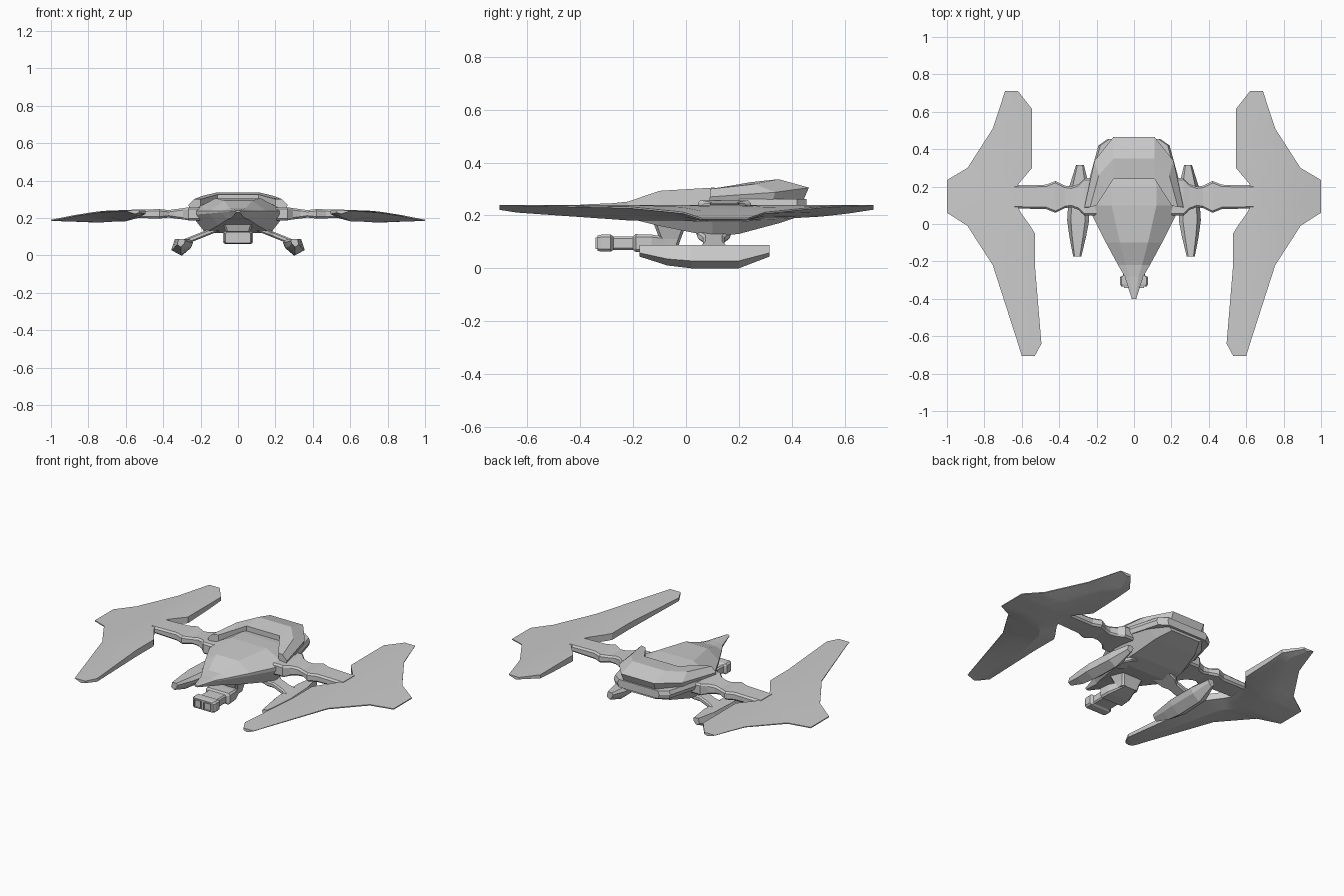
import bpy, bmesh
from mathutils import Vector

cube = bpy.data.objects.get("Cube")
if cube:
    bpy.data.objects.remove(cube, do_unlink=True)

GREY = (0.6, 0.6, 0.6, 1)
hull_grey = bpy.data.materials.new("hull_grey")
hull_grey.use_nodes = True
hull_grey.diffuse_color = GREY
hull_grey.node_tree.nodes["Principled BSDF"].inputs["Base Color"].default_value = GREY


def finish(name, bm, mirror):
    mesh = bpy.data.meshes.new(name)
    bm.to_mesh(mesh)
    bm.free()
    mesh.materials.append(hull_grey)
    part = bpy.data.objects.new(name, mesh)
    bpy.context.collection.objects.link(part)
    if mirror:
        part.modifiers.new("mirror", "MIRROR").use_mirror_merge = False
    return part


def loft_mesh(rings):
    """Skin closed rings of equal length and cap both ends."""
    bm = bmesh.new()
    rows = [[bm.verts.new(point) for point in ring] for ring in rings]
    for near, far in zip(rows, rows[1:]):
        for i in range(len(near)):
            bm.faces.new((near[i - 1], near[i], far[i], far[i - 1]))
    bm.faces.new(rows[0])
    bm.faces.new(rows[-1])
    bmesh.ops.recalc_face_normals(bm, faces=bm.faces)
    return bm


def loft(name, rings, mirror=False):
    return finish(name, loft_mesh(rings), mirror)


def symmetric(y, half):
    """Full ring at y from a half profile of (x, z)."""
    return [(x, y, z) for x, z in half] + [(-x, y, z) for x, z in reversed(half)]


def octagon(w, h, cut):
    """Rectangle of half sizes w and h with cut corners."""
    half = [(w - cut, -h), (w, cut - h), (w, h - cut), (w - cut, h)]
    return half + [(-u, -v) for u, v in half]


# Fuselage: each station gives y, half width, belly height and roof height
SIDE_Z = 0.24


def hull_ring(y, side, belly, roof):
    lower_edge = SIDE_Z - (SIDE_Z - belly) * 0.2
    return symmetric(y, [(side * 0.7, belly), (side, lower_edge), (side, SIDE_Z - 0.002),
                         (min(side / 2, 0.12), roof)])


loft("fuselage", [hull_ring(*station) for station in (
    (-0.4, 0.012, 0.23, 0.241),
    (-0.28, 0.05, 0.2, 0.246),
    (-0.22, 0.085, 0.19, 0.252),
    (-0.1, 0.15, 0.16, 0.293),
    (0.1, 0.25, 0.12, 0.305),
    (0.2, 0.24, 0.13, 0.3),
    (0.35, 0.2, 0.17, 0.28),
    (0.44, 0.14, 0.2, 0.25),
)])


# Engine cowl: horseshoe shell, each rail running from a back corner to a front corner
def cowl_rail(back, front, bulge):
    back, front = Vector(back), Vector(front)
    middle = back.lerp(front, 0.5) + Vector((0.4, 1, 0)) * bulge
    return [back, middle, front]


inner = cowl_rail((0.11, 0.24, 0.325), (0.2, 0.1, 0.3), 0)
ridge = cowl_rail((0.11, 0.35, 0.337), (0.235, 0.09, 0.3), 0.04)
rim = cowl_rail((0.11, 0.465, 0.305), (0.265, 0.09, 0.27), 0.06)
under = [point * 0.96 - Vector((0, 0, 0.03)) for point in rim]
inner_low = [Vector((point.x, point.y, 0.25)) for point in inner]
left_half = list(zip(inner, ridge, rim, under, inner_low))
right_half = [[(-point.x, point.y, point.z) for point in ring] for ring in reversed(left_half)]
loft("engine_cowl", right_half + left_half)

# Rear lip below the cowl
loft("tail_lip", [symmetric(y, [(w - 0.01, 0.215), (w, 0.24), (w - 0.01, 0.262)])
                  for y, w in ((0.2, 0.25), (0.42, 0.19), (0.455, 0.14))])


# Wings: bands across x that thin out towards the tip and both ends
def wing_ring(y, root, tip):
    depth = 0.06 * (1 - abs(y / 0.8) ** 3)
    top, bottom = [], []
    for part, fullness in ((0, 0.65), (0.33, 1), (0.66, 0.6), (1, 0.1)):
        x = root + (tip - root) * part
        z = SIDE_Z - 0.05 * (max(0, x - 0.68) / 0.32) ** 1.4
        top.append((x, y, z))
        bottom.append((x, y, z - depth * fullness))
    return top + bottom[::-1]


wings = loft("wings", [wing_ring(*station) for station in (
    (-0.705, 0.53, 0.6),
    (-0.64, 0.495, 0.62),
    (-0.22, 0.53, 0.755),
    (-0.05, 0.53, 0.865),
    (-0.01, 0.555, 0.89),
    (0.06, 0.605, 1),
    (0.09, 0.62, 1),
    (0.21, 0.62, 1),
    (0.235, 0.6, 1),
    (0.3, 0.545, 0.89),
    (0.51, 0.545, 0.755),
    (0.615, 0.545, 0.72),
    (0.71, 0.62, 0.69),
)], True)
bpy.ops.object.select_all(action="DESELECT")
wings.select_set(True)
bpy.context.view_layer.objects.active = wings
bpy.ops.object.shade_smooth_by_angle(angle=0.4)

# Jointed wing arms: each station gives x, half depth and half height
loft("wing_arms", [[(x, 0.145 + u, 0.222 + v) for u, v in octagon(depth, height, 0.01)]
                   for x, depth, height in (
    (0.2, 0.1, 0.035),
    (0.265, 0.1, 0.035),
    (0.295, 0.07, 0.03),
    (0.335, 0.055, 0.025),
    (0.37, 0.06, 0.02),
    (0.42, 0.085, 0.025),
    (0.47, 0.065, 0.024),
    (0.64, 0.062, 0.02),
)], True)

# Landing pods: tilted hexagon under a level deck, narrowing at both ends
POD_X, POD_TOP = 0.298, 0.088
pod_section = [(0.06, 0.06), (0.04, 0), (-0.036, 0), (-0.058, 0.02), (-0.043, 0.05),
               (0.007, POD_TOP)]
loft("landing_pods", [[(POD_X + u * width - y * 0.03, y, POD_TOP - v * drop) for u, v in pod_section]
                      for y, width, drop in (
    (-0.175, 0.36, 0.5),
    (-0.07, 0.75, 0.88),
    (0.02, 1, 1),
    (0.2, 0.9, 1),
    (0.315, 0.36, 0.5),
)], True)

# Pod struts slope down from the belly to the pods
loft("pod_struts", [[(x, 0.105 + u, 0.186 - x * 0.4 + v) for u, v in octagon(depth, 0.016, 0.008)]
                    for x, depth in ((0.09, 0.07), (0.16, 0.06), (0.19, 0.04), (0.25, 0.04),
                                     (0.29, 0.055))], True)

# Chin turret neck widens into the belly
loft("turret_neck", [[(u, v - 0.06, z) for u, v in octagon(width, depth, 0.01)]
                     for z, width, depth in ((0.08, 0.055, 0.03), (0.11, 0.06, 0.04),
                                             (0.19, 0.085, 0.07))])

# Chin turret: stepped block scaled along y
TURRET_Z = 0.095
loft("turret", [[(u * scale, y, TURRET_Z + v * scale) for u, v in octagon(0.08, 0.034, 0.01)]
                for y, scale in ((-0.335, 0.85), (-0.32, 0.95), (-0.285, 0.95), (-0.275, 0.75),
                                 (-0.2, 0.75), (-0.19, 1), (-0.13, 0.95), (-0.03, 0.5))])

# Twin square barrels with recessed muzzles
barrels = loft_mesh([[(0.032 + u, y, TURRET_Z + v) for u, v in ((-h, -h), (h, -h), (h, h), (-h, h))]
                     for y, h in ((-0.342, 0.022), (-0.3, 0.022))])
muzzle = min(barrels.faces, key=lambda face: face.calc_center_median().y)
bmesh.ops.inset_region(barrels, faces=[muzzle], thickness=0.006)
bmesh.ops.translate(barrels, verts=muzzle.verts, vec=(0, 0.02, 0))
finish("gun_barrels", barrels, True)
